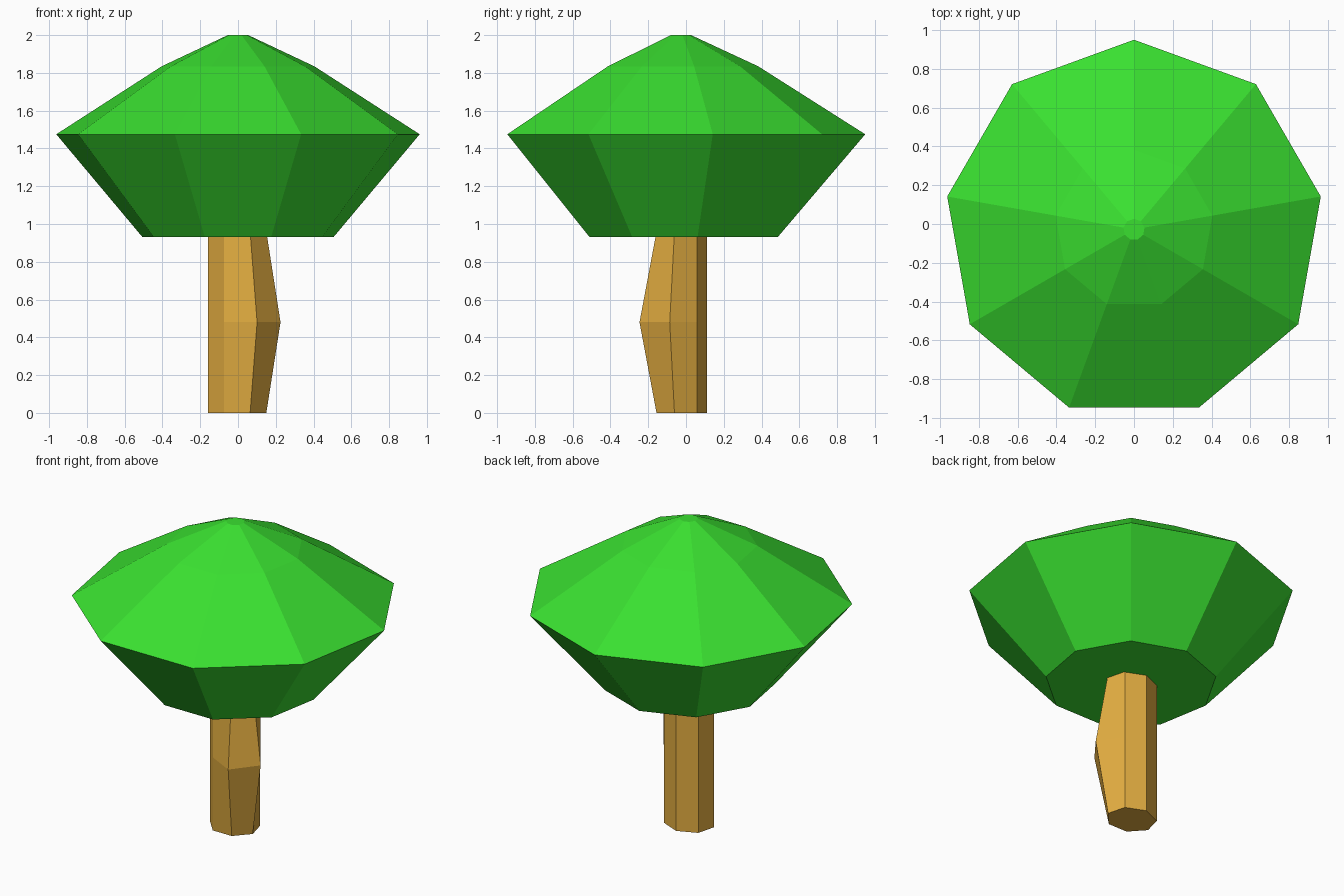
import bpy, bmesh
from math import sin, cos, pi
from mathutils import Vector

cube = bpy.data.objects.get("Cube")
if cube:
    bpy.data.objects.remove(cube, do_unlink=True)


def make_material(name, color):
    mat = bpy.data.materials.new(name)
    mat.use_nodes = True
    mat.diffuse_color = color
    mat.node_tree.nodes["Principled BSDF"].inputs["Base Color"].default_value = color
    return mat


def ring(sides, rx, ry, z, center):
    """Polygon with one corner pointing to the back (+y)."""
    angles = [pi / 2 + 2 * pi * i / sides for i in range(sides)]
    return [Vector((center[0] + rx * cos(a), center[1] + ry * sin(a), z)) for a in angles]


def loft(name, rings, mat):
    """Closed flat-faced solid through a stack of rings."""
    bm = bmesh.new()
    loops = [[bm.verts.new(p) for p in r] for r in rings]
    n = len(loops[0])
    for low, high in zip(loops, loops[1:]):
        for i in range(n):
            j = (i + 1) % n
            bm.faces.new((low[i], low[j], high[j], high[i]))
    bm.faces.new(loops[0][::-1])
    bm.faces.new(loops[-1])
    bmesh.ops.recalc_face_normals(bm, faces=bm.faces)
    mesh = bpy.data.meshes.new(name)
    bm.to_mesh(mesh)
    bm.free()
    mesh.materials.append(mat)
    obj = bpy.data.objects.new(name, mesh)
    bpy.context.collection.objects.link(obj)
    return obj


leaf_green = make_material("leaf_green", (0.042, 0.745, 0.03, 1))
bark_brown = make_material("bark_brown", (0.745, 0.407, 0.051, 1))

# Canopy: nine-sided, (radius, height) profile
profile = [(0.513, 0.93), (0.977, 1.475), (0.41, 1.835), (0.055, 2.0)]
loft("canopy", [ring(9, r, r, z, (0, -0.028)) for r, z in profile], leaf_green)

# Trunk: seven-sided, with a knee bulging to the front left
trunk_rings = [ring(7, 0.159, 0.14, z, (-0.005, -0.03)) for z in (0, 0.48, 0.96)]
for corner in (4, 5):
    bulge = Vector((0.037, -0.09, 0)) if corner == 4 else Vector((0.075, -0.025, 0))
    trunk_rings[1][corner] += bulge
loft("trunk", trunk_rings, bark_brown)
